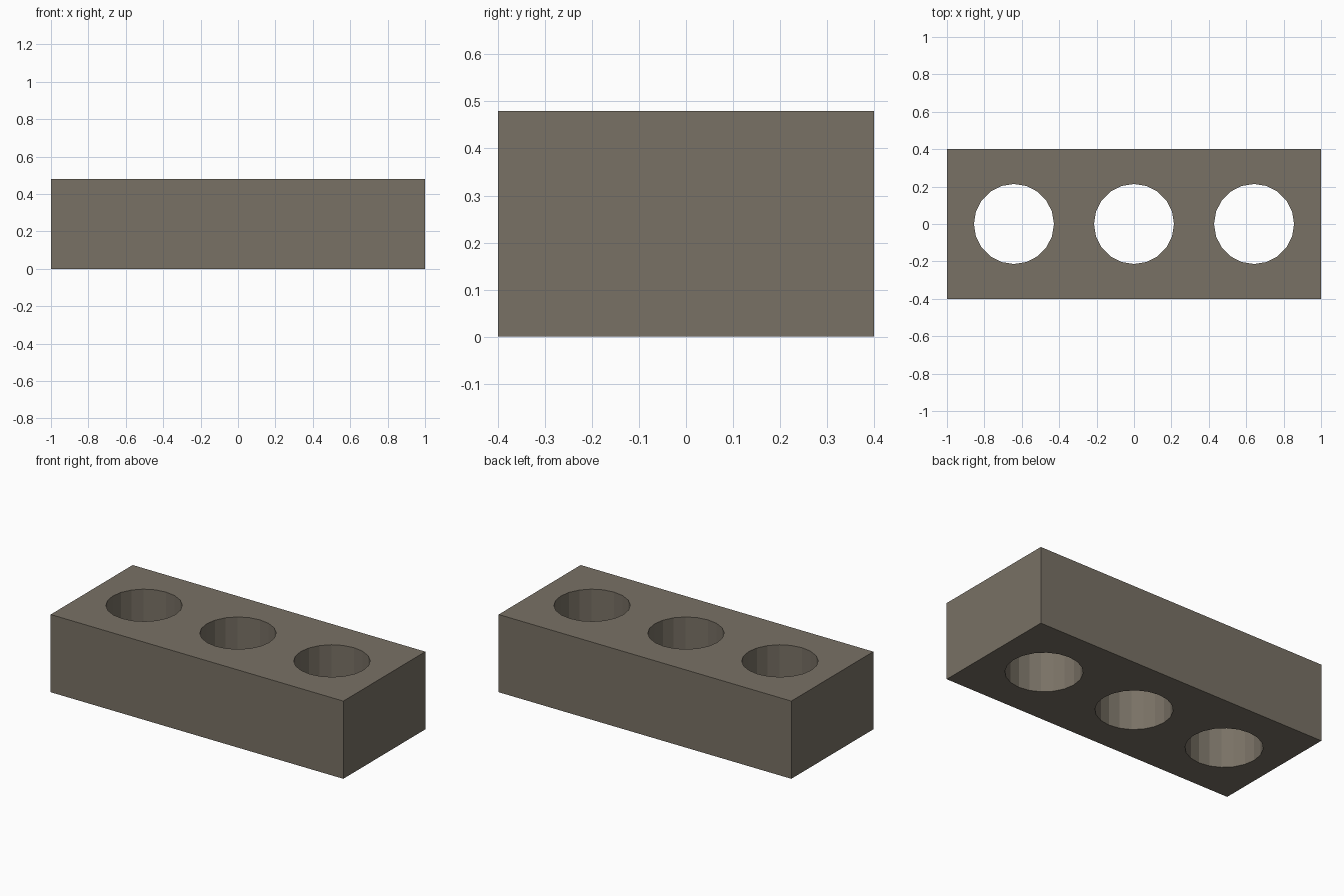
import bpy

if "Cube" in bpy.data.objects:
    bpy.data.objects.remove(bpy.data.objects["Cube"])

LENGTH, DEPTH, HEIGHT = 2.0, 0.8, 0.48
HOLE_RADIUS, HOLE_SPACING, HOLE_SIDES = 0.214, 0.642, 20

# Solid block standing on the ground
bpy.ops.mesh.primitive_cube_add(size=1, location=(0, 0, HEIGHT / 2))
block = bpy.context.object
block.name = "block"
block.scale = (LENGTH, DEPTH, HEIGHT)
bpy.ops.object.transform_apply(location=False, rotation=False, scale=True)

clay = bpy.data.materials.new("grey_brown_clay")
clay.diffuse_color = (0.19, 0.165, 0.13, 1)
clay.use_nodes = True
clay.node_tree.nodes["Principled BSDF"].inputs["Base Color"].default_value = clay.diffuse_color
block.data.materials.append(clay)

# Three round holes running right through from top to bottom
for i in (-1, 0, 1):
    bpy.ops.mesh.primitive_cylinder_add(
        vertices=HOLE_SIDES, radius=HOLE_RADIUS, depth=HEIGHT * 2,
        location=(i * HOLE_SPACING, 0, HEIGHT / 2))
    cutter = bpy.context.object
    cutter.name = f"hole_cutter_{i + 2}"
    cutter.data.materials.append(clay)
    cutter.hide_render = True
    cutter.display_type = 'WIRE'

    cut = block.modifiers.new(f"hole_{i + 2}", 'BOOLEAN')
    cut.operation = 'DIFFERENCE'
    cut.solver = 'EXACT'
    cut.object = cutter
